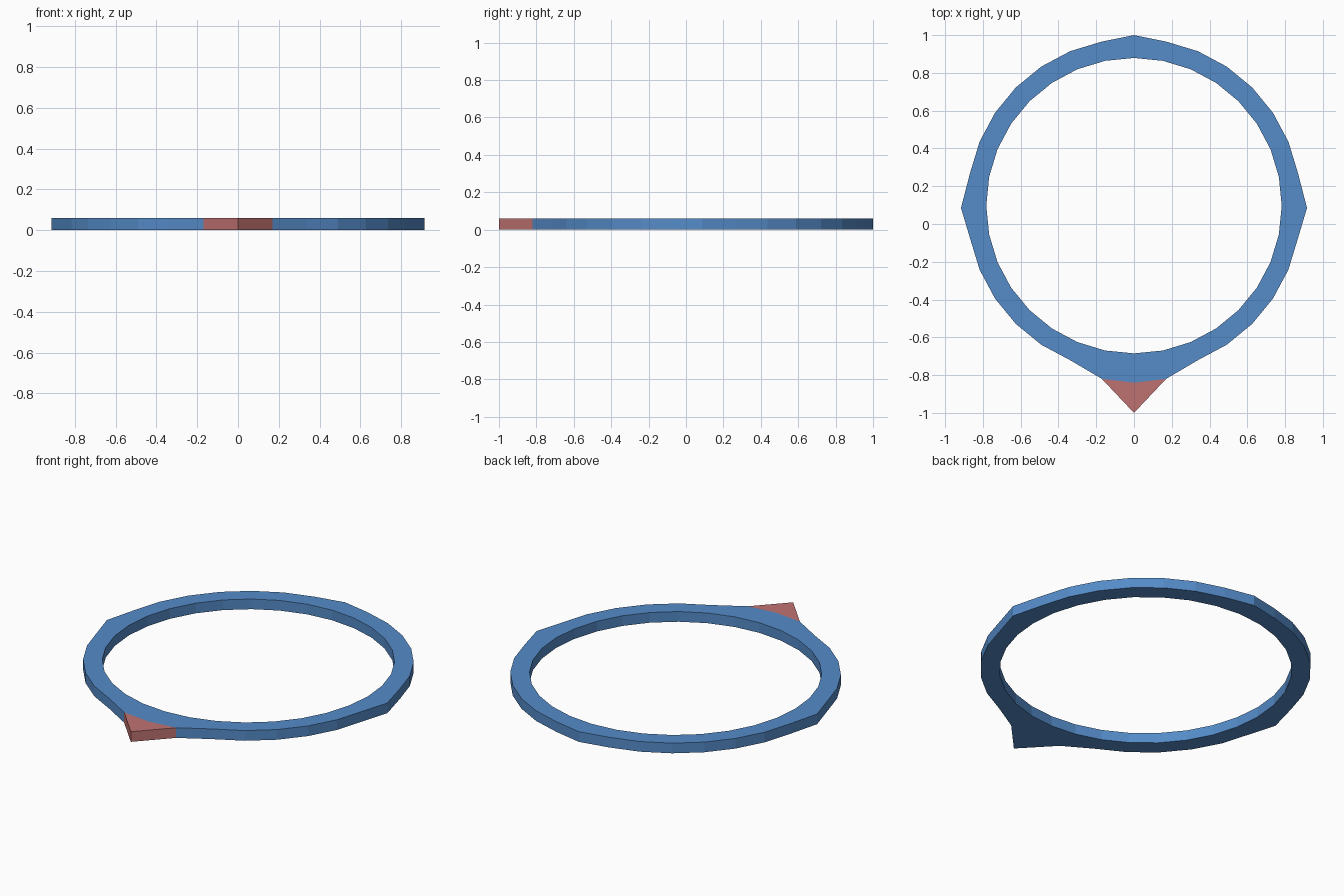
import bpy, bmesh, math

if "Cube" in bpy.data.objects:
    bpy.data.objects.remove(bpy.data.objects["Cube"])

H = 0.06        # thickness
CY = 0.097      # ring centre in y
N = 32          # sides


def material(name, rgb):
    m = bpy.data.materials.new(name)
    m.diffuse_color = (*rgb, 1)
    m.use_nodes = True
    m.node_tree.nodes["Principled BSDF"].inputs["Base Color"].default_value = m.diffuse_color
    return m


blue = material("blue", (0.09, 0.26, 0.58))
red = material("soft red", (0.52, 0.17, 0.165))


def finish(name, bm, mats):
    bmesh.ops.remove_doubles(bm, verts=bm.verts, dist=1e-5)
    me = bpy.data.meshes.new(name)
    bm.to_mesh(me)
    bm.free()
    for m in mats:
        me.materials.append(m)
    ob = bpy.data.objects.new(name, me)
    bpy.context.collection.objects.link(ob)
    return ob


def face(bm, pts, mat=0):
    f = bm.faces.new([bm.verts.new(p) for p in pts])
    f.material_index = mat


def wall(bm, a, b, mat=0):
    # vertical wall, facing right of the direction a -> b
    face(bm, [(*a, 0), (*b, 0), (*b, H), (*a, H)], mat)


def cap(bm, pts, z, up, mat=0):
    face(bm, [(x, y, z) for x, y in (pts if up else pts[::-1])], mat)


def circle_point(r, i):
    a = math.tau * i / N
    return (r * math.cos(a), CY + r * math.sin(a))


# Outline points, counter-clockwise; the outer rim has small points on the axes
inner = [circle_point(0.782, i) for i in range(N)]
outer = [circle_point(0.885, i) for i in range(N)]
outer[0], outer[8], outer[16] = (0.916, 0.085), (0, 1.0), (-0.916, 0.085)
left, mid, right = (-0.17, -0.82), (0, -0.84), (0.17, -0.82)
outer[23], outer[24], outer[25] = left, mid, right

# Ring band (no outer wall where the pointer joins)
bm = bmesh.new()
for i in range(N):
    j = (i + 1) % N
    quad = [inner[i], outer[i], outer[j], inner[j]]
    cap(bm, quad, H, True)
    cap(bm, quad, 0, False)
    wall(bm, inner[j], inner[i])
    if i not in (23, 24):
        wall(bm, outer[i], outer[j])
finish("ring_band", bm, [blue])

# Pointer tip: red top and sides, blue underside
bm = bmesh.new()
tip = (0, -1.0)
for quad in ([left, tip, mid], [mid, tip, right]):
    cap(bm, quad, H, True)
    cap(bm, quad, 0, False, 1)
wall(bm, left, tip)
wall(bm, tip, right)
finish("pointer_tip", bm, [red, blue])
